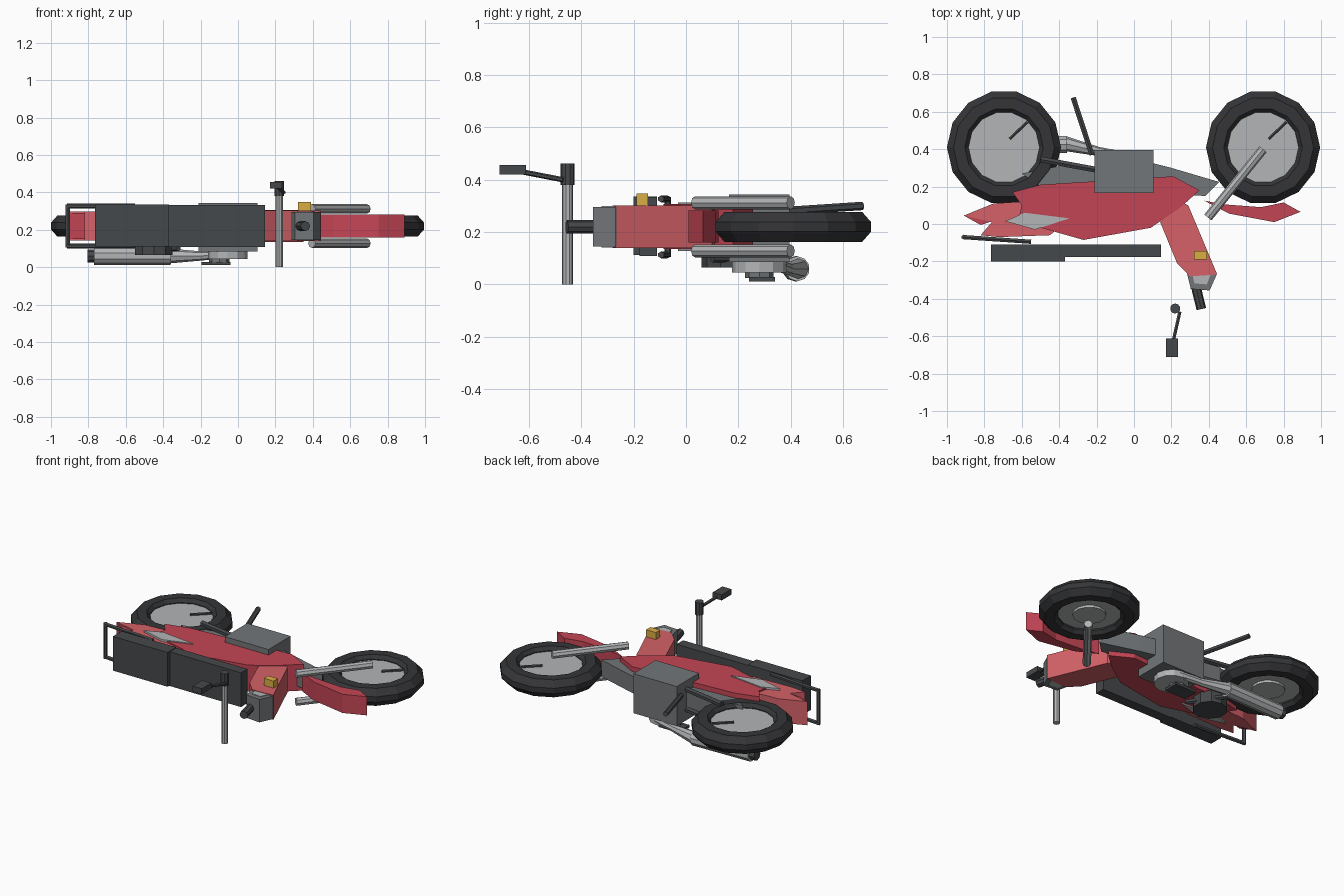
import bpy, bmesh, math
from mathutils import Vector

ZC = 0.22  # mid plane of the bike, which lies on its side


def mat(name, c):
    m = bpy.data.materials.new(name)
    m.diffuse_color = (*c, 1)
    return m


RED = mat("red", (0.55, 0.06, 0.09))
LIGHT_RED = mat("light_red", (0.66, 0.12, 0.14))
DARK = mat("dark", (0.06, 0.065, 0.07))
BLACK = mat("black", (0.035, 0.036, 0.04))
GREY = mat("grey", (0.17, 0.18, 0.19))
SILVER = mat("silver", (0.45, 0.46, 0.47))
YELLOW = mat("yellow", (0.7, 0.42, 0.06))


def finish(name, bm, m):
    bmesh.ops.recalc_face_normals(bm, faces=bm.faces)
    me = bpy.data.meshes.new(name)
    bm.to_mesh(me)
    bm.free()
    ob = bpy.data.objects.new(name, me)
    bpy.context.collection.objects.link(ob)
    me.materials.append(m)
    return ob


def prism(name, pts, z0, z1, m):
    """Side profile in x, y extruded along z."""
    bm = bmesh.new()
    f = bm.faces.new([bm.verts.new((x, y, z0)) for x, y in pts])
    r = bmesh.ops.extrude_face_region(bm, geom=[f])
    vs = [v for v in r["geom"] if isinstance(v, bmesh.types.BMVert)]
    bmesh.ops.translate(bm, vec=(0, 0, z1 - z0), verts=vs)
    return finish(name, bm, m)


def box(name, x0, x1, y0, y1, z0, z1, m):
    return prism(name, [(x0, y0), (x1, y0), (x1, y1), (x0, y1)], z0, z1, m)


def rod(name, a, b, r, m, n=8, r2=None):
    a, b = Vector(a), Vector(b)
    bm = bmesh.new()
    bmesh.ops.create_cone(bm, cap_ends=True, segments=n, radius1=r,
                          radius2=r if r2 is None else r2, depth=(b - a).length)
    ob = finish(name, bm, m)
    ob.rotation_euler = (b - a).to_track_quat('Z', 'Y').to_euler()
    ob.location = (a + b) / 2
    return ob


def tyre(name, c, n=14):
    """Revolved closed tyre section."""
    prof = [(0.305, -0.018), (0.305, 0.018), (0.27, 0.057), (0.21, 0.057),
            (0.19, 0.035), (0.19, -0.035), (0.21, -0.057), (0.27, -0.057)]
    bm = bmesh.new()
    rings = []
    for i in range(n):
        t = 2 * math.pi * i / n
        rings.append([bm.verts.new((c[0] + r * math.cos(t), c[1] + r * math.sin(t), ZC + z))
                      for r, z in prof])
    k = len(prof)
    for i in range(n):
        p, q = rings[i], rings[(i + 1) % n]
        for j in range(k):
            bm.faces.new((p[j], p[(j + 1) % k], q[(j + 1) % k], q[j]))
    return finish(name, bm, BLACK)


def disc(name, x, y, z0, z1, r, m, n=14):
    return rod(name, (x, y, z0), (x, y, z1), r, m, n)


# Wheels with rim disc, hub and brake arm
for side, x in (("rear", -0.695), ("front", 0.69)):
    tyre(side + "_tyre", (x, 0.41))
    disc(side + "_rim", x, 0.41, ZC - 0.025, ZC + 0.03, 0.2, SILVER)
    disc(side + "_hub", x, 0.41, ZC - 0.04, ZC - 0.02, 0.10, SILVER)
    rod(side + "_brake_arm", (x + 0.03, 0.455, 0.255), (x + 0.125, 0.545, 0.255), 0.009, DARK, 6)

# Fork legs, swingarm and shocks on both sides
for s in (-1, 1):
    tag = "upper" if s > 0 else "lower"
    rod(tag + "_fork_leg", (0.395, 0.035, ZC + s * 0.092), (0.69, 0.40, ZC + s * 0.092), 0.025, SILVER)
    rod(tag + "_swingarm", (-0.2, 0.29, ZC + s * 0.065), (-0.5, 0.345, ZC + s * 0.065), 0.018, DARK, 6)
    prism(tag + "_side_panel", [(-0.69, 0.015), (-0.585, 0.06), (-0.345, 0.03), (-0.53, -0.03)],
          ZC + s * 0.08, ZC + s * 0.093, SILVER)
    # Rear rack rail
    rod(tag + "_rack_rail", (-0.915, -0.07, ZC + s * 0.107), (-0.55, -0.095, ZC + s * 0.107), 0.013, DARK, 6)
rod("rack_cross_bar", (-0.91, -0.07, ZC - 0.115), (-0.91, -0.07, ZC + 0.115), 0.013, DARK, 6)
rod("lower_shock", (-0.32, 0.1, 0.1), (-0.50, 0.36, 0.1), 0.016, DARK, 6)

# Fenders and bodywork
prism("front_fender", [(0.375, 0.125), (0.48, 0.105), (0.68, 0.09), (0.80, 0.115),
                       (0.89, 0.065), (0.75, 0.01), (0.51, 0.055)], 0.16, 0.282, RED)
prism("body", [(-0.65, 0.17), (-0.5, 0.21), (0.21, 0.255), (0.35, 0.18), (0.25, 0.09),
               (0.09, -0.02), (-0.27, -0.085), (-0.62, 0.015), (-0.6, 0.1)], 0.135, 0.307, RED)
prism("rear_fender", [(-0.91, 0.045), (-0.75, 0.11), (-0.6, 0.12), (-0.35, 0.02),
                      (-0.45, -0.06), (-0.72, -0.07), (-0.82, -0.06), (-0.76, 0.01)],
      0.143, 0.298, LIGHT_RED)
prism("tail_light", [(-0.91, 0.045), (-0.74, 0.02), (-0.82, -0.005)], 0.15, 0.29, RED)
prism("front_shield", [(0.14, 0.01), (0.25, 0.12), (0.29, 0.1), (0.445, -0.27),
                       (0.30, -0.28), (0.23, -0.21)], 0.14, 0.302, LIGHT_RED)

# Lower frame and engine
prism("lower_frame", [(-0.6, 0.27), (-0.4, 0.31), (-0.15, 0.29), (0.1, 0.325), (0.2, 0.30),
                      (0.455, 0.225), (0.38, 0.15), (-0.5, 0.2)], 0.165, 0.275, GREY)
box("engine_block", -0.21, 0.105, 0.165, 0.395, 0.085, 0.343, GREY)
disc("crank_cover", -0.055, 0.28, 0.045, 0.09, 0.105, SILVER, 12)
disc("crank_cap", -0.1, 0.28, 0.025, 0.05, 0.055, GREY, 8)
box("pedal", -0.195, -0.04, 0.24, 0.34, 0.012, 0.028, DARK)
disc("air_filter", -0.45, 0.165, 0.065, 0.14, 0.105, DARK, 10)

# Exhaust
rod("exhaust_pipe_front", (-0.04, 0.36, 0.07), (-0.2, 0.39, 0.06), 0.024, SILVER)
rod("exhaust_pipe_rear", (-0.19, 0.388, 0.06), (-0.37, 0.43, 0.06), 0.024, SILVER, 8, 0.04)
rod("muffler", (-0.36, 0.425, 0.06), (-0.77, 0.415, 0.06), 0.048, SILVER, 10)
rod("muffler_tip", (-0.76, 0.415, 0.06), (-0.805, 0.415, 0.06), 0.035, DARK, 8)

# Kickstand
rod("kickstand", (-0.225, 0.37, 0.28), (-0.325, 0.675, 0.30), 0.016, DARK, 6)

# Stepped seat
prism("front_seat", [(-0.38, -0.11), (0.145, -0.11), (0.145, -0.177), (-0.38, -0.177)], 0.108, 0.332, DARK)
box("rear_seat", -0.765, -0.37, -0.2, -0.11, 0.112, 0.336, DARK)

# Headlight housing and lens
PENT = [(math.cos(math.radians(a)), math.sin(math.radians(a))) for a in (85, 157, 229, 301, 13)]
prism("headlight_housing", [(0.36 + 0.086 * c, -0.285 + 0.082 * s) for c, s in PENT], 0.145, 0.295, GREY)
prism("headlight_lens", [(0.36 + 0.056 * c, -0.275 + 0.056 * s) for c, s in PENT], 0.142, 0.299, SILVER)
box("turn_signal", 0.32, 0.39, -0.19, -0.145, 0.295, 0.348, YELLOW)

# Steering column, handlebar and mirror
rod("steering_column", (0.32, -0.29, ZC), (0.36, -0.455, ZC), 0.026, DARK, 8)
rod("handlebar", (0.22, -0.452, 0), (0.22, -0.452, 0.4), 0.021, SILVER, 10)
rod("grip", (0.22, -0.452, 0.38), (0.22, -0.452, 0.462), 0.027, DARK, 10)
rod("mirror_stem", (0.245, -0.47, 0.40), (0.21, -0.625, 0.43), 0.01, DARK, 6)
box("mirror", 0.17, 0.235, -0.712, -0.612, 0.42, 0.456, DARK)
